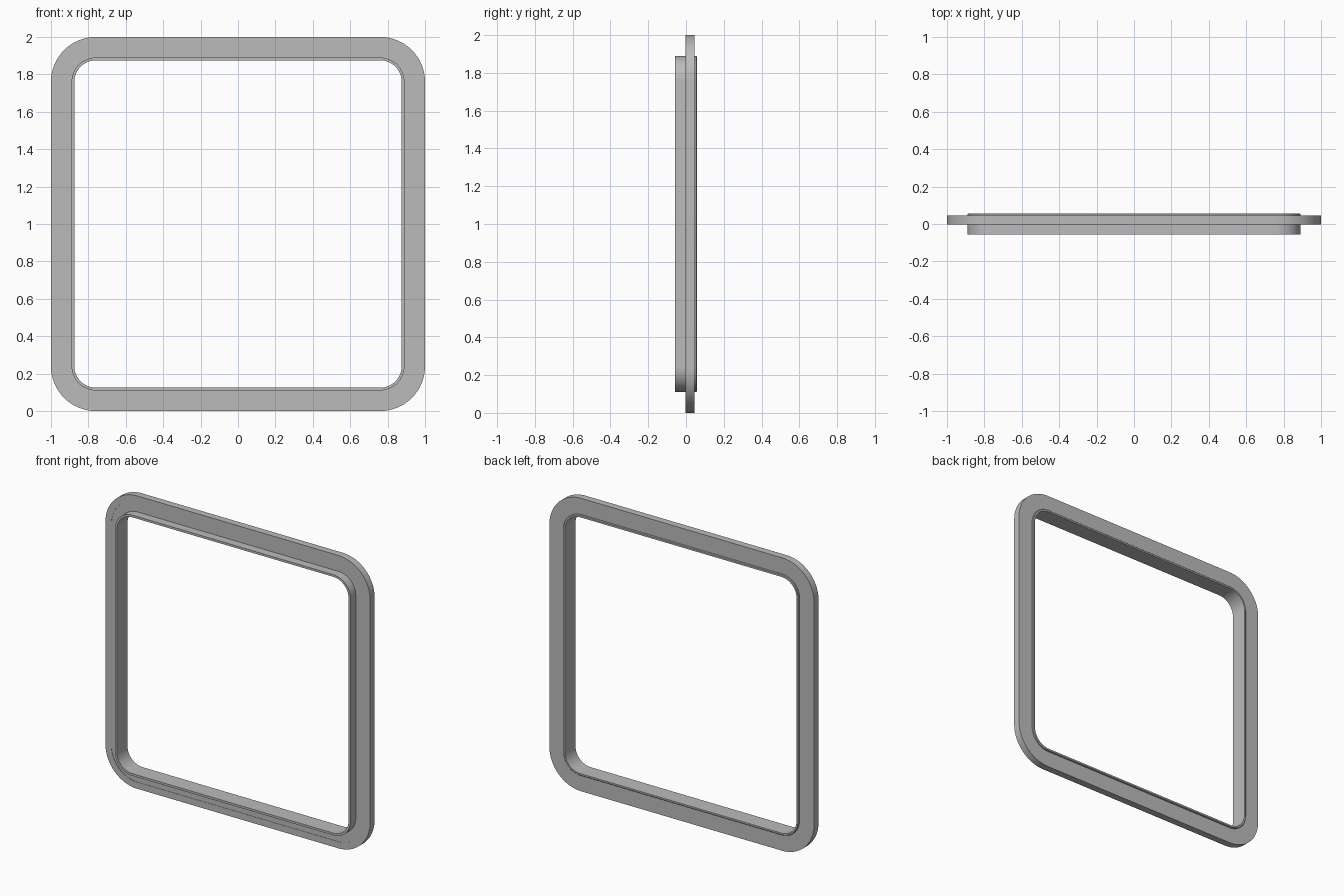
import bpy
import math

cube = bpy.data.objects.get("Cube")
if cube:
    bpy.data.objects.remove(cube, do_unlink=True)

CORNER = 0.76      # distance of each corner's arc centre from the middle
STEPS = 16         # segments per rounded corner

grey = bpy.data.materials.new("satin_grey")
grey.use_nodes = True
colour = (0.5, 0.5, 0.5, 1)
grey.diffuse_color = colour
grey.node_tree.nodes["Principled BSDF"].inputs["Base Color"].default_value = colour


def loop_points(half, y):
    """Rounded square in the upright plane, with concentric corners."""
    radius = half - CORNER
    points = []
    for quarter in range(4):
        mid = math.pi / 4 + quarter * math.pi / 2
        cx = math.copysign(CORNER, math.cos(mid))
        cz = math.copysign(CORNER, math.sin(mid))
        for i in range(STEPS + 1):
            a = (quarter + i / STEPS) * math.pi / 2
            points.append((cx + radius * math.cos(a), y, 1 + cz + radius * math.sin(a)))
    return points


def frame_ring(name, section):
    """Sweep a closed section of (half width, depth) round the frame."""
    verts = [p for half, y in section for p in loop_points(half, y)]
    n, m = 4 * (STEPS + 1), len(section)
    faces = []
    for s in range(m):
        t = (s + 1) % m
        for i in range(n):
            j = (i + 1) % n
            faces.append((s * n + i, s * n + j, t * n + j, t * n + i))
    mesh = bpy.data.meshes.new(name)
    mesh.from_pydata(verts, [], faces)
    mesh.materials.append(grey)
    ob = bpy.data.objects.new(name, mesh)
    bpy.context.collection.objects.link(ob)
    # Consistent outward normals, smooth corners, sharp edges
    bpy.ops.object.select_all(action='DESELECT')
    ob.select_set(True)
    bpy.context.view_layer.objects.active = ob
    bpy.ops.object.mode_set(mode='EDIT')
    bpy.ops.mesh.select_all(action='SELECT')
    bpy.ops.mesh.normals_make_consistent(inside=False)
    bpy.ops.object.mode_set(mode='OBJECT')
    bpy.ops.object.shade_smooth_by_angle(angle=math.radians(30))
    return ob


# Wide flange with a fine step for the seal on its front
frame_ring("flange", [(1.0, -0.002), (1.0, 0.046), (0.885, 0.046),
                      (0.885, 0.0), (0.955, 0.0), (0.955, -0.002)])

# Thin collar through the opening, with a softened lip at the back
frame_ring("collar", [(0.89, -0.057), (0.89, 0.053), (0.886, 0.057),
                      (0.875, 0.057), (0.875, -0.057)])
